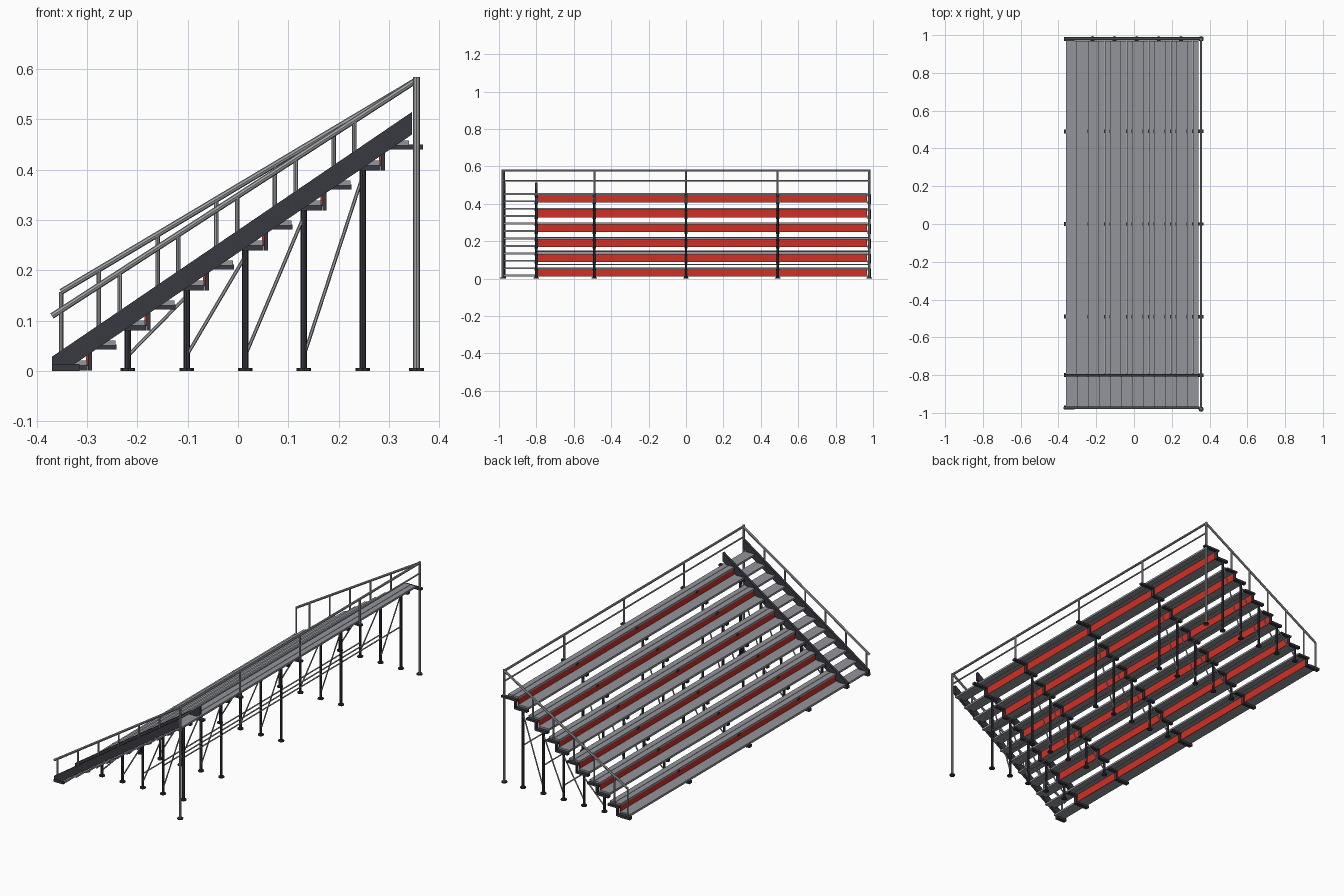
import bpy
import bmesh
from mathutils import Vector

cube = bpy.data.objects.get("Cube")
if cube:
    bpy.data.objects.remove(cube)


def material(name, rgb):
    m = bpy.data.materials.new(name)
    m.use_nodes = True
    col = (*rgb, 1)
    m.diffuse_color = col
    m.node_tree.nodes["Principled BSDF"].inputs["Base Color"].default_value = col
    return m


PLANK = material("plank grey", (0.29, 0.30, 0.33))
STEEL = material("rail steel", (0.36, 0.37, 0.38))
DARK = material("dark frame", (0.04, 0.04, 0.052))
RED = material("riser red", (0.62, 0.03, 0.018))


class Part:
    """Collects simple solids into one named object."""

    def __init__(self, name, mat):
        self.name, self.mat, self.bm = name, mat, bmesh.new()

    def prism(self, profile, y0, y1):
        # xz profile extruded along y
        near = [self.bm.verts.new((x, y0, z)) for x, z in profile]
        far = [self.bm.verts.new((x, y1, z)) for x, z in profile]
        self.bm.faces.new(near)
        self.bm.faces.new(far[::-1])
        for i in range(len(near)):
            j = (i + 1) % len(near)
            self.bm.faces.new((near[j], near[i], far[i], far[j]))

    def box(self, x0, x1, y0, y1, z0, z1):
        self.prism([(x0, z0), (x1, z0), (x1, z1), (x0, z1)], y0, y1)

    def tube(self, a, b, r, sides=8):
        a, b = Vector(a), Vector(b)
        d = b - a
        mat = d.to_track_quat('Z', 'Y').to_matrix().to_4x4()
        mat.translation = (a + b) / 2
        bmesh.ops.create_cone(self.bm, cap_ends=True, segments=sides, radius1=r,
                              radius2=r, depth=d.length, matrix=mat)

    def finish(self, smooth=False):
        bmesh.ops.recalc_face_normals(self.bm, faces=self.bm.faces)
        me = bpy.data.meshes.new(self.name)
        self.bm.to_mesh(me)
        self.bm.free()
        me.materials.append(self.mat)
        ob = bpy.data.objects.new(self.name, me)
        bpy.context.collection.objects.link(ob)
        if smooth:
            bpy.ops.object.select_all(action='DESELECT')
            ob.select_set(True)
            bpy.context.view_layer.objects.active = ob
            bpy.ops.object.shade_smooth_by_angle()


ROWS = 6
RUN, RISE = 0.1167, 0.0795      # one row back and up
STEP = RUN / 2
X0 = -0.36                      # front edge of the lowest board
END = 0.98                      # outer frame line
AISLE = -0.80                   # frame between stairs and seating
FRAMES = [AISLE, -0.49, 0, 0.49, END]
BACK = 0.355
TOP = 0.578
SLOPE = 0.68


def step_x(i):
    return X0 + STEP * i


def step_z(i):
    return 0.021 + RISE / 2 * i


# Seat planks, foot planks, red risers and their brackets
foot = Part("foot_boards", PLANK)
seat = Part("seat_boards", PLANK)
riser = Part("riser_panels", RED)
bracket = Part("board_brackets", DARK)
for k in range(ROWS):
    xf, zf = step_x(2 * k), step_z(2 * k)
    xs, zs = step_x(2 * k + 1), step_z(2 * k + 1)
    foot.box(xf, xs + 0.002, AISLE, END - 0.01, zf - 0.011, zf)
    half = STEP / 2
    seat.box(xs - 0.002, xs + half - 0.001, AISLE, END - 0.01, zs - 0.01, zs)
    seat.box(xs + half + 0.001, xs + STEP, AISLE, END - 0.01, zs - 0.01, zs)
    riser.box(xs - 0.001, xs + 0.003, AISLE + 0.005, END - 0.012, zf - 0.011, zs - 0.009)
    for y in FRAMES:
        bracket.box(xf - 0.003, xs + 0.002, y - 0.009, y + 0.009, zf - 0.02, zf - 0.008)
        rear = BACK + 0.013 if k == ROWS - 1 else xs + STEP + 0.002
        bracket.box(xs - 0.004, rear, y - 0.009, y + 0.009, zs - 0.018, zs - 0.008)
        bracket.box(xs + 0.003, xs + 0.011, y - 0.008, y + 0.008, zf - 0.02, zs - 0.009)
for part in (foot, seat, riser, bracket):
    part.finish()

# Stair treads
treads = Part("stair_treads", PLANK)
for i in range(2 * ROWS):
    treads.box(step_x(i), step_x(i + 1), -END + 0.005, AISLE, step_z(i) - 0.01, step_z(i))
treads.finish()

# Sloping stair side beams and front base blocks
beam = Part("stair_side_beams", DARK)
x_low, x_high, z_low, deep = -0.37, 0.346, 0.028, 0.045
z_high = z_low + (x_high - x_low) * SLOPE
for y in (-END + 0.008, AISLE):
    beam.prism([(x_low, 0), (x_low + (deep - z_low) / SLOPE, 0),
                (x_high, z_high - deep), (x_high, z_high), (x_low, z_low)],
               y - 0.007, y + 0.007)
beam.finish()
base = Part("front_base_blocks", DARK)
for y in [-END + 0.008] + FRAMES:
    base.box(x_low, -0.315, y - 0.01, y + 0.01, 0, 0.014)
base.finish()

# Support posts, feet, diagonal braces and long tie tubes
posts = Part("support_posts", DARK)
feet = Part("post_feet", DARK)
braces = Part("diagonal_braces", STEEL)
post_x = [-0.219 + RUN * k for k in range(ROWS - 1)]
post_top = [0.087 + RISE * k for k in range(ROWS - 1)]
for y in FRAMES:
    for k, x in enumerate(post_x):
        posts.tube((x, y, 0), (x, y, post_top[k]), 0.0065)
        feet.tube((x, y, 0), (x, y, 0.006), 0.0145)
        if k:
            braces.tube((post_x[k - 1], y, 0.03), (x, y, post_top[k] - 0.018), 0.0035, 6)
posts.finish(True)
braces.finish(True)
ties = Part("long_tie_tubes", STEEL)
for x, z in zip(post_x[2:], (0.075, 0.147, 0.22)):
    ties.tube((x, AISLE, z), (x, END, z), 0.0035, 6)
ties.finish(True)

# Tall rear corner posts and the back guard rail
back = Part("back_guard_rail", STEEL)
for y in (-END, END):
    back.tube((BACK, y, 0), (BACK, y, TOP + 0.006), 0.0065)
    feet.tube((BACK, y, 0), (BACK, y, 0.006), 0.0145)
feet.finish()
for y in FRAMES[1:-1]:
    back.tube((BACK, y, step_z(2 * ROWS - 1) - 0.01), (BACK, y, TOP), 0.005)
back.tube((BACK, -END, TOP), (BACK, END, TOP), 0.006)
back.tube((BACK, -END, 0.524), (BACK, END, 0.524), 0.004)
back.finish(True)


# Sloping side handrails with uprights
def handrail(name, y, start, uprights):
    rail = Part(name, STEEL)
    top = Vector((BACK, y, TOP))
    start = Vector((start[0], y, start[1]))
    rail.tube(start, top, 0.006)
    for x, z in uprights:
        t = (x - start.x) / (top.x - start.x)
        rail.tube((x, y, z), start.lerp(top, t), 0.0045)
    rail.finish(True)


handrail("stair_handrail", -END + 0.006, (-0.37, 0.109),
         [(x, z_low - 0.01 + (x - x_low) * SLOPE)
          for x in (-0.352 + RUN * k for k in range(ROWS))])
handrail("seating_handrail", END, (-0.352, 0.157),
         [(-0.352, 0.0)] + [(step_x(2 * k + 1) + 0.025, step_z(2 * k + 1) - 0.015)
                            for k in range(ROWS - 1)])
